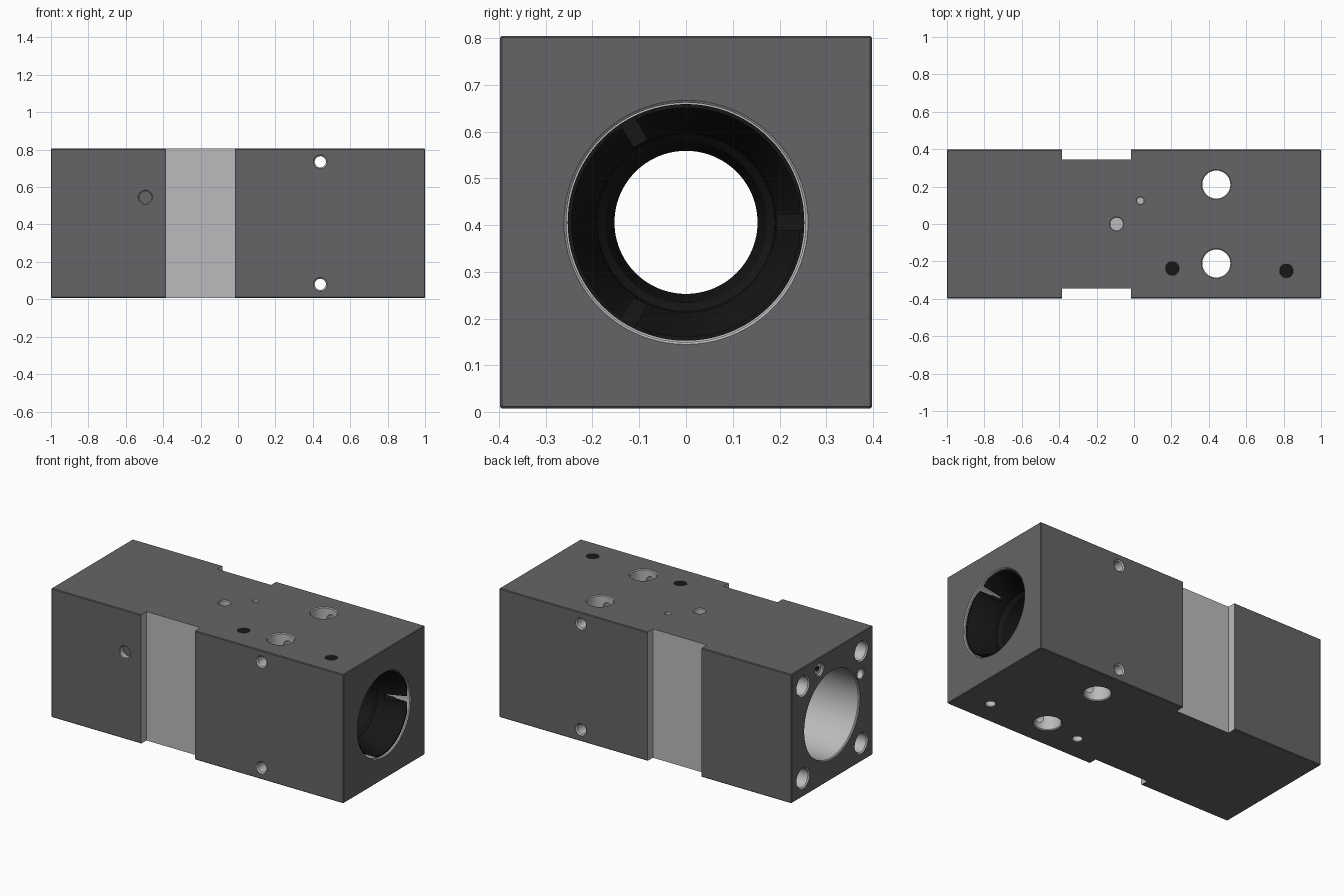
import bpy, bmesh, math
from mathutils import Vector, Matrix

if "Cube" in bpy.data.objects:
    bpy.data.objects.remove(bpy.data.objects["Cube"])

ZC = 0.406            # bore axis height
Z0, Z1, Y = 0.008, 0.805, 0.398


def material(name, v):
    m = bpy.data.materials.new(name)
    m.diffuse_color = (v, v, v * 1.04, 1)
    m.use_nodes = True
    m.node_tree.nodes["Principled BSDF"].inputs["Base Color"].default_value = m.diffuse_color
    return m


DARK = material("dark_anodised", 0.13)
BARE = material("bare_metal", 0.5)
BLACK = material("black", 0.008)


def finish(name, bm, mat):
    bmesh.ops.recalc_face_normals(bm, faces=bm.faces)
    me = bpy.data.meshes.new(name)
    bm.to_mesh(me)
    bm.free()
    me.materials.append(mat)
    ob = bpy.data.objects.new(name, me)
    bpy.context.collection.objects.link(ob)
    return ob


def box(name, lo, hi, mat):
    bm = bmesh.new()
    lo, hi = Vector(lo), Vector(hi)
    size = hi - lo
    bmesh.ops.create_cube(bm, size=1, matrix=Matrix.Translation((lo + hi) / 2) @ Matrix.Diagonal((*size, 1)))
    return finish(name, bm, mat)


def lathe(name, origin, direction, profile, mat, n=32, ring=False):
    """Revolve (distance, radius) points about an axis; ring closes the profile on itself."""
    bm = bmesh.new()
    rot = Vector((0, 0, 1)).rotation_difference(Vector(direction)).to_matrix()
    loops = [[bm.verts.new(Vector(origin) + rot @ Vector((r * math.cos(a), r * math.sin(a), d)))
              for a in (2 * math.pi * i / n for i in range(n))] for d, r in profile]
    pairs = list(zip(loops, loops[1:]))
    if ring:
        pairs.append((loops[-1], loops[0]))
    else:
        bm.faces.new(loops[0])
        bm.faces.new(loops[-1])
    for a, b in pairs:
        for i in range(n):
            j = (i + 1) % n
            bm.faces.new((a[i], a[j], b[j], b[i]))
    return finish(name, bm, mat)


def activate(ob):
    bpy.context.view_layer.objects.active = ob
    for o in bpy.context.selected_objects:
        o.select_set(False)
    ob.select_set(True)


def cut(ob, cutter):
    cutter.hide_render = True
    activate(ob)
    m = ob.modifiers.new("cut", 'BOOLEAN')
    m.operation, m.solver, m.object = 'DIFFERENCE', 'EXACT', cutter
    m.material_mode = 'TRANSFER'
    bpy.ops.object.modifier_apply(modifier=m.name)
    bpy.data.objects.remove(cutter, do_unlink=True)


def drill(ob, origin, direction, r, depth, through=False, c=0.007):
    """Hole with a chamfered mouth; through holes get one at both ends."""
    p = [(-0.01, r + c), (0, r + c), (c, r)]
    p += [(depth - c, r), (depth, r + c), (depth + 0.01, r + c)] if through else [(depth, r)]
    cut(ob, lathe("drill", origin, direction, p, BARE))


# body block with fine broken edges
block = box("body_block", (-1, -Y, Z0), (1, Y, Z1), DARK)
activate(block)
bev = block.modifiers.new("edge", 'BEVEL')
bev.width, bev.segments = 0.004, 1
bpy.ops.object.modifier_apply(modifier=bev.name)

# clamping grooves on front and back
for s in (-1, 1):
    ys = sorted((s * 0.345, s * 0.5))
    cut(block, box("groove", (-0.385, ys[0], -0.1), (-0.015, ys[1], 1), BARE))

# stepped main bore along x
cut(block, lathe("bore", (-1, 0, ZC), (1, 0, 0),
                 [(-0.01, 0.273), (0.005, 0.273), (0.01, 0.268), (1.0, 0.268), (1.0, 0.153),
                  (1.68, 0.153), (1.68, 0.256), (1.995, 0.256), (2.0, 0.261), (2.01, 0.261)], BARE, 96))

# vertical and cross through holes
for s in (-1, 1):
    drill(block, (0.44, s * 0.211, Z1), (0, 0, -1), 0.075, Z1 - Z0, True, 0.005)
for z in (0.735, 0.08):
    drill(block, (0.44, -Y, z), (0, 1, 0), 0.030, 2 * Y, True)

# blind holes on top, bottom, front and left end
drill(block, (-0.093, 0, Z1), (0, 0, -1), 0.034, 0.09, c=0.004)
drill(block, (0.034, 0.125, Z1), (0, 0, -1), 0.018, 0.08, c=0.003)
drill(block, (-0.495, -Y, 0.545), (0, 1, 0), 0.035, 0.1, c=0.004)
PLUGS = ((0.205, -0.238), (0.815, -0.251))
for x, y in PLUGS:
    drill(block, (x, y, Z0), (0, 0, 1), 0.028, 0.1, c=0.003)
    drill(block, (x, y, Z1), (0, 0, -1), 0.037, 0.06, c=0.001)
for sy in (-1, 1):
    for sz in (-1, 1):
        drill(block, (-1, sy * 0.285, ZC + sz * 0.285), (1, 0, 0), 0.058, 0.25)
drill(block, (-1, 0.123, 0.733), (1, 0, 0), 0.038, 0.15, c=0.005)
drill(block, (-1, -0.28, 0.552), (1, 0, 0), 0.030, 0.15, c=0.004)

# black plugs flush with the top
for i, (x, y) in enumerate(PLUGS):
    lathe(f"top_plug_{i}", (x, y, Z1 - 0.001), (0, 0, -1), [(0, 0.0368), (0.055, 0.0368)], BLACK)

# recessed set screws in the front and left end
lathe("front_set_screw", (-0.495, -Y + 0.03, 0.545), (0, 1, 0), [(0, 0.0345), (0.06, 0.0345)], DARK)
end_screw = lathe("end_set_screw", (-0.985, 0.123, 0.733), (1, 0, 0), [(0, 0.0375), (0.1, 0.0375)], BARE)
cut(end_screw, lathe("socket", (-1, 0.123, 0.733), (1, 0, 0), [(0, 0.016), (0.06, 0.016)], BLACK, 6))

# black tapered bushing in the right end
bushing = lathe("bushing", (0, 0, ZC), (1, 0, 0),
                [(0.685, 0.253), (0.988, 0.253), (0.988, 0.245), (0.86, 0.192),
                 (0.82, 0.190), (0.80, 0.172), (0.685, 0.153)], BLACK, 96, ring=True)
# three flats and radial notches, 120 degrees apart
for k in range(3):
    turn = (Matrix.Translation((0, 0, ZC)) @ Matrix.Rotation(math.radians(120 * k), 4, 'X'))
    for lo, hi in (((0.90, 0.243, -0.12), (1.1, 0.3, 0.12)),
                   ((0.84, 0.195, -0.017), (1.1, 0.27, 0.017))):
        c = box("flat", lo, hi, BLACK)
        c.data.transform(turn)
        cut(bushing, c)

# smooth round walls, keep machined edges crisp
for ob in list(bpy.context.scene.objects):
    activate(ob)
    bpy.ops.object.shade_smooth_by_angle(angle=math.radians(25))
